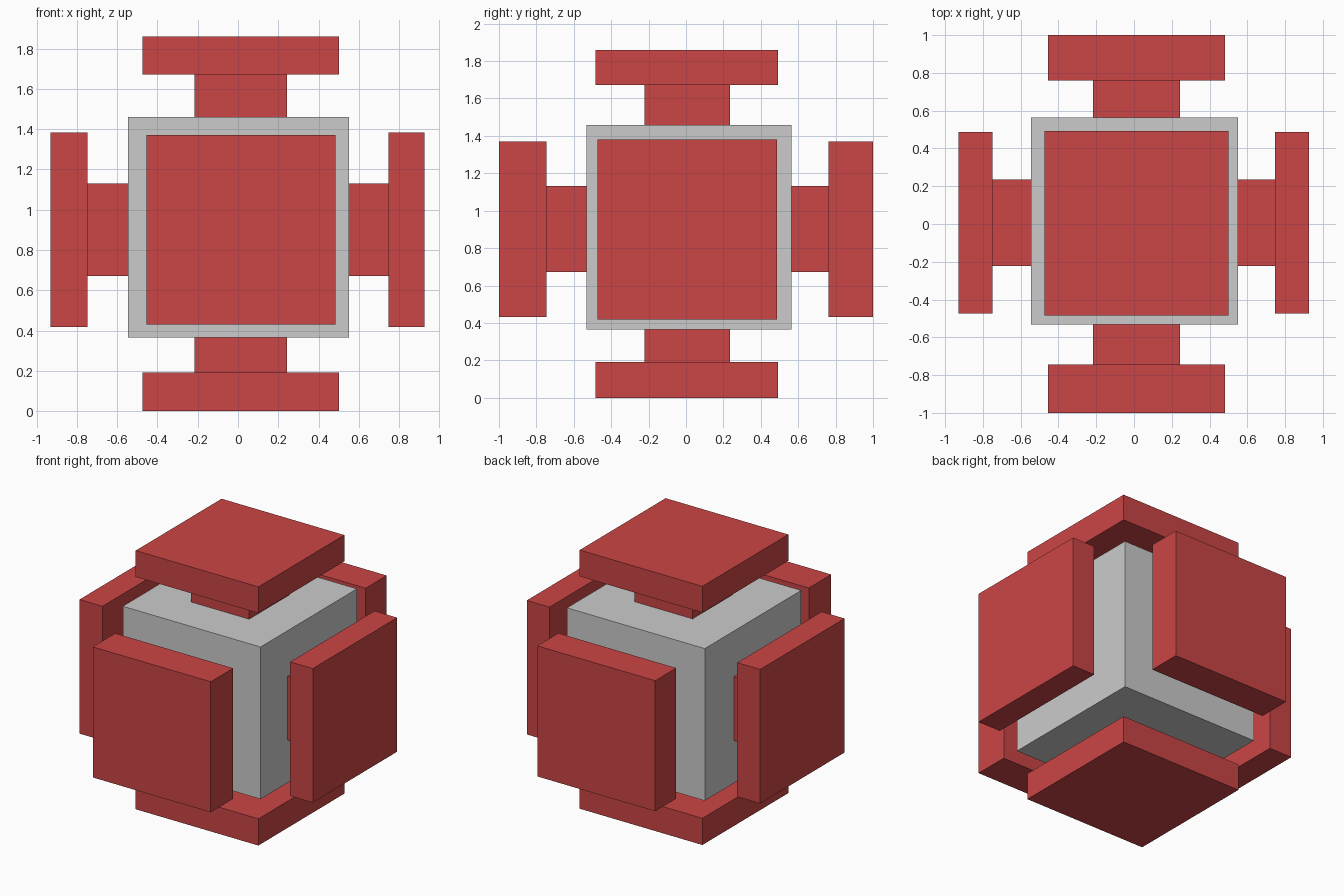
import bpy

if "Cube" in bpy.data.objects:
    bpy.data.objects.remove(bpy.data.objects["Cube"])

red = bpy.data.materials.new("red")
red.diffuse_color = (0.6, 0.06, 0.06, 1)
red.use_nodes = True
red.node_tree.nodes["Principled BSDF"].inputs["Base Color"].default_value = red.diffuse_color


def box(name, x, y, z, mat=None):
    """Box spanning the given (min, max) ranges."""
    spans = (x, y, z)
    bpy.ops.mesh.primitive_cube_add(size=1, location=[(a + b) / 2 for a, b in spans])
    ob = bpy.context.object
    ob.name = name
    ob.scale = [b - a for a, b in spans]
    bpy.ops.object.transform_apply(location=False, rotation=False, scale=True)
    if mat:
        ob.data.materials.append(mat)
    return ob


# Central grey block
core = ((-0.545, 0.551), (-0.531, 0.565), (0.365, 1.459))
box("core_block", *core)

# Neck cross-section, shared by all six buttons
neck = ((-0.217, 0.244), (-0.222, 0.235), (0.672, 1.131))

# Button: name, axis, side (0 = min, 1 = max), plate spans
buttons = [
    ("left", 0, 0, ((-0.930, -0.748), (-0.473, 0.486), (0.418, 1.382))),
    ("right", 0, 1, ((0.746, 0.926), (-0.473, 0.486), (0.418, 1.382))),
    ("front", 1, 0, ((-0.455, 0.483), (-1.0, -0.745), (0.431, 1.370))),
    ("back", 1, 1, ((-0.455, 0.483), (0.761, 1.0), (0.431, 1.370))),
    ("bottom", 2, 0, ((-0.475, 0.501), (-0.484, 0.492), (0.0, 0.192))),
    ("top", 2, 1, ((-0.475, 0.501), (-0.484, 0.492), (1.671, 1.860))),
]
for name, axis, side, plate in buttons:
    box(name + "_plate", *plate, mat=red)
    # Neck bridges the core face and the inner face of the plate
    spans = list(neck)
    spans[axis] = tuple(sorted((core[axis][side], plate[axis][1 - side])))
    box(name + "_neck", *spans, mat=red)
